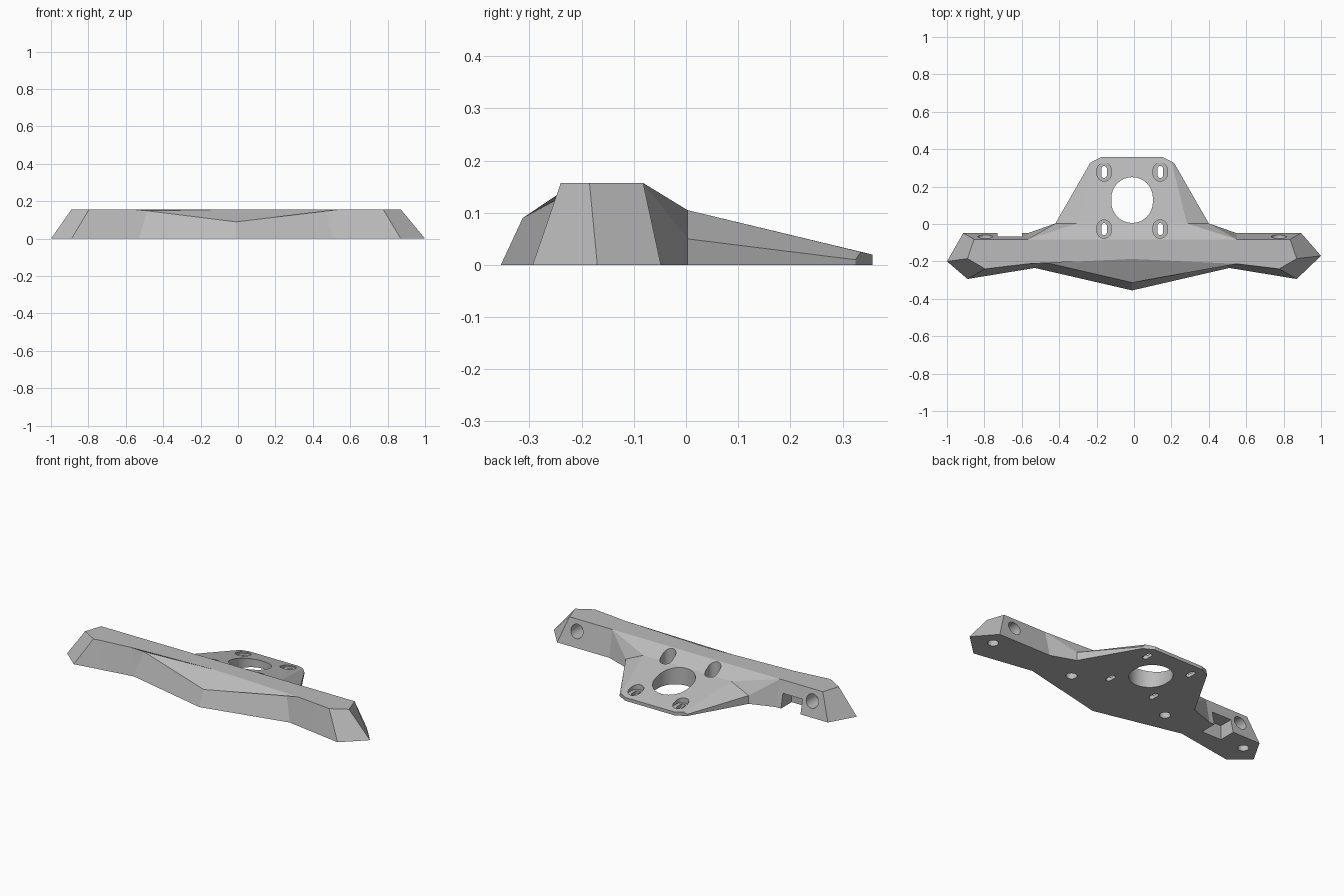
import bpy, bmesh, math
from mathutils import Matrix

if "Cube" in bpy.data.objects:
    bpy.data.objects.remove(bpy.data.objects["Cube"])

CX = -0.01      # symmetry line of the bumper
TOP = 0.157     # height of the bar

grey = bpy.data.materials.new("plain grey")
grey.use_nodes = True
grey.diffuse_color = (0.5, 0.5, 0.5, 1)
grey.node_tree.nodes["Principled BSDF"].inputs["Base Color"].default_value = (0.5, 0.5, 0.5, 1)


def finish(bm, name):
    bmesh.ops.recalc_face_normals(bm, faces=bm.faces)
    mesh = bpy.data.meshes.new(name)
    bm.to_mesh(mesh)
    bm.free()
    mesh.materials.append(grey)
    obj = bpy.data.objects.new(name, mesh)
    bpy.context.collection.objects.link(obj)
    return obj


def add_half(bm, side, tip):
    """One side of the bar with its half of the mounting plate."""
    points = {
        # footprint
        "nose": (0, -.355, 0), "waist": (.52, -.235, 0), "corner": (.88, -.294, 0),
        "tip": (tip[0], tip[1], 0), "heel": (.903, -.048, 0), "root": (.555, -.048, 0),
        "hip": (.41, .003, 0), "tail": (.225, .325, 0), "end": (.165, .357, 0),
        "end_mid": (0, .357, 0),
        # top of the bar
        "nose_t": (0, -.313, .09), "waist_t": (.476, -.203, .149), "fold": (.56, -.213, TOP),
        "corner_t": (.786, -.24, TOP), "tip_t": (.88, -.185, TOP), "heel_t": (.845, -.082, TOP),
        "root_t": (.56, -.082, TOP), "back_mid": (0, -.082, TOP), "fold_mid": (0, -.187, TOP),
        # chamfer and top of the plate
        "hip_m": (.41, .003, .05), "tail_m": (.225, .325, .01), "hip_t": (.293, .003, .105),
        "tail_t": (.21, .335, .025), "end_t": (.165, .357, .02), "end_mid_t": (0, .357, .02),
        "hip_mid": (0, .003, .105),
    }
    v = {k: bm.verts.new((CX + side * x, y, z)) for k, (x, y, z) in points.items()}
    faces = [
        "nose waist corner tip heel root hip tail end end_mid",
        "nose waist waist_t nose_t", "waist corner corner_t fold", "waist fold waist_t",
        "corner tip tip_t corner_t", "tip heel heel_t tip_t", "heel root root_t heel_t",
        "fold_mid nose_t waist_t fold",
        "fold_mid fold corner_t tip_t heel_t root_t back_mid",
        "root hip hip_m root_t", "root_t hip_m hip_t", "back_mid root_t hip_t hip_mid",
        "hip tail tail_m hip_m", "hip_m tail_m tail_t hip_t",
        "tail end end_t tail_t tail_m", "end end_mid end_mid_t end_t",
        "hip_mid hip_t tail_t end_t end_mid_t",
    ]
    for f in faces:
        names = f.split()
        bm.faces.new([v[n] for n in (names if side > 0 else names[::-1])])


bm = bmesh.new()
add_half(bm, 1, (1.01, -.17))
add_half(bm, -1, (.99, -.20))
bmesh.ops.remove_doubles(bm, verts=bm.verts, dist=1e-4)
bumper = finish(bm, "bumper_with_mount")


def cut(cutter):
    mod = bumper.modifiers.new("cut", "BOOLEAN")
    mod.operation, mod.solver, mod.object = "DIFFERENCE", "EXACT", cutter
    bpy.context.view_layer.objects.active = bumper
    bpy.ops.object.modifier_apply(modifier=mod.name)
    bpy.data.objects.remove(cutter)


def slot(x, y, width, length, z0, z1, turn=None):
    """Prism with round ends; a circle when width equals length."""
    bm = bmesh.new()
    r, straight = width / 2, (length - width) / 2
    ring = []
    n = 16
    for end in (0, 1):
        for i in range(n + (straight > 0)):
            a = math.pi * (end + i / n)
            off = straight * (1 - 2 * end)
            ring.append(bm.verts.new((r * math.cos(a), r * math.sin(a) + off, z0)))
    face = bm.faces.new(ring)
    up = bmesh.ops.extrude_face_region(bm, geom=[face])["geom"]
    bmesh.ops.translate(bm, vec=(0, 0, z1 - z0),
                        verts=[g for g in up if isinstance(g, bmesh.types.BMVert)])
    if turn:
        bmesh.ops.transform(bm, matrix=turn, verts=bm.verts)
    bmesh.ops.translate(bm, vec=(x, y, 0), verts=bm.verts)
    return finish(bm, "hole_cutter")


# Large opening in the plate
cut(slot(CX, .128, .222, .245, -.1, .3))

for s in (-1, 1):
    # Recessed mounting slots
    for y in (-.027, .278):
        cut(slot(CX + s * .15, y, .076, .098, .02, .3))
        cut(slot(CX + s * .15, y, .03, .064, -.1, .3))
    # Blind holes in the underside
    for x in (.325, .87):
        cut(slot(CX + s * x, -.143, .06, .06, -.1, .06))
    # Holes in the back of the bar
    lie = Matrix.Translation((0, 0, .09)) @ Matrix.Rotation(-math.pi / 2, 4, "X")
    cut(slot(CX + s * .785, 0, .08, .08, -.16, .1, lie))

# Notch under the back edge on one side
bm = bmesh.new()
bmesh.ops.create_cube(bm, size=1)
bmesh.ops.scale(bm, vec=(.13, .25, .185), verts=bm.verts)
bmesh.ops.translate(bm, vec=(-.665, -.025, -.0075), verts=bm.verts)
cut(finish(bm, "notch_cutter"))

# Smooth hole walls, sharp body edges
bpy.ops.object.select_all(action="DESELECT")
bumper.select_set(True)
bpy.context.view_layer.objects.active = bumper
bpy.ops.object.shade_smooth_by_angle(angle=math.radians(15))
